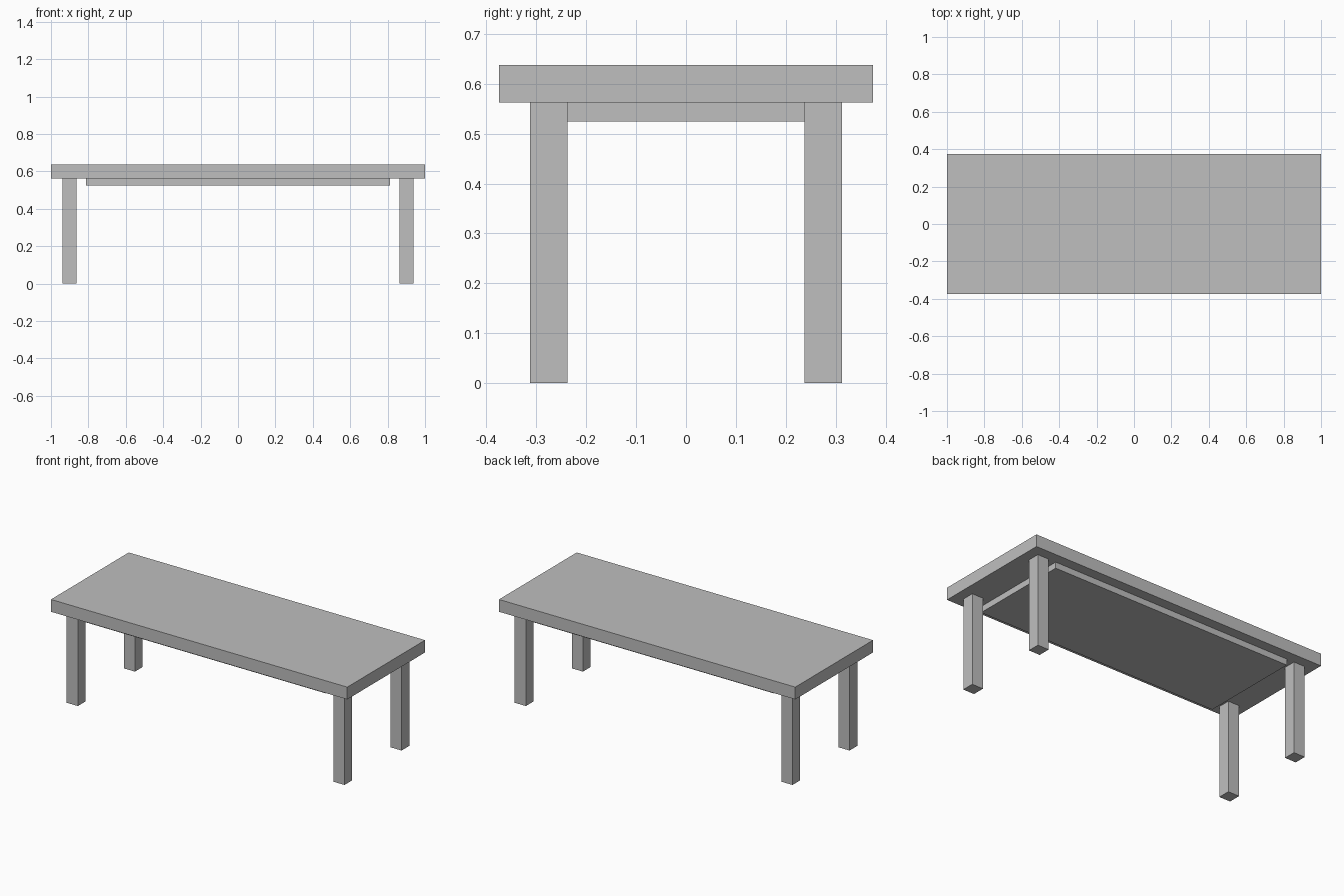
import bpy

# Remove the default cube only
default = bpy.data.objects.get("Cube")
if default:
    bpy.data.objects.remove(default, do_unlink=True)

# Single flat grey
grey = bpy.data.materials.new("plain_grey")
grey.use_nodes = True
colour = (0.52, 0.52, 0.52, 1)
grey.diffuse_color = colour
grey.node_tree.nodes["Principled BSDF"].inputs["Base Color"].default_value = colour


def box(name, size, centre):
    """Add a sharp-edged box of the given size around a centre."""
    bpy.ops.mesh.primitive_cube_add(size=1, location=centre)
    obj = bpy.context.object
    obj.name = name
    obj.scale = size
    bpy.ops.object.transform_apply(location=False, rotation=False, scale=True)
    obj.data.materials.append(grey)
    return obj


LEG_HEIGHT = 0.5625
THICKNESS = 0.075
PANEL_DEPTH = 0.0375

# Thick slab and the shallow panel beneath it
box("table_top", (2, 0.75, THICKNESS), (0, 0, LEG_HEIGHT + THICKNESS / 2))
box("under_panel", (1.625, 0.625, PANEL_DEPTH), (0, 0, LEG_HEIGHT - PANEL_DEPTH / 2))

# Four square legs
for side, sx in (("left", 1), ("right", -1)):
    for end, sy in (("front", -1), ("back", 1)):
        box(f"{end}_{side}_leg", (THICKNESS, THICKNESS, LEG_HEIGHT),
            (sx * 0.9, sy * 0.275, LEG_HEIGHT / 2))
